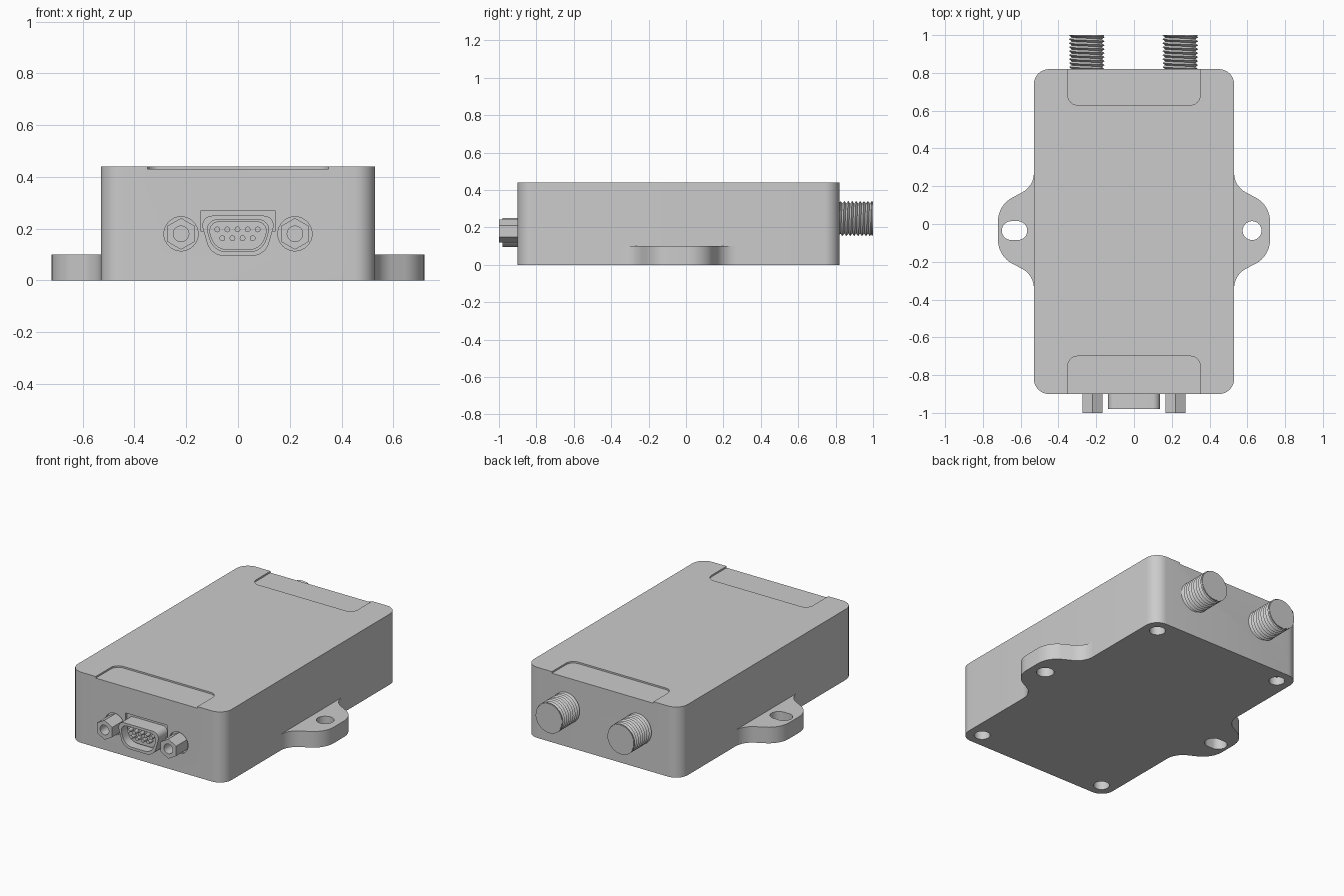
import bpy, bmesh
from math import sin, cos, pi
from mathutils import Vector

if "Cube" in bpy.data.objects:
    bpy.data.objects.remove(bpy.data.objects["Cube"])


def finish(bm, name):
    bmesh.ops.remove_doubles(bm, verts=bm.verts, dist=1e-5)
    bmesh.ops.recalc_face_normals(bm, faces=bm.faces)
    me = bpy.data.meshes.new(name)
    bm.to_mesh(me)
    bm.free()
    ob = bpy.data.objects.new(name, me)
    bpy.context.collection.objects.link(ob)
    return ob


def rounded(corners, n=8):
    """Closed outline from (u, v, fillet tangent length) corners."""
    out = []
    for i, (u, v, t) in enumerate(corners):
        p = Vector((u, v))
        if t == 0:
            out.append(p)
            continue
        a = (Vector(corners[i - 1][:2]) - p).normalized()
        c = (Vector(corners[(i + 1) % len(corners)][:2]) - p).normalized()
        w = sin(a.angle(c) / 2)
        a, c = p + a * t, p + c * t
        for k in range(n + 1):
            s = k / n
            b0, b1, b2 = (1 - s) ** 2, 2 * w * s * (1 - s), s * s
            out.append((a * b0 + p * b1 + c * b2) / (b0 + b1 + b2))
    return out


def rect(u0, u1, v0, v1, t=0):
    return rounded([(u0, v0, t), (u1, v0, t), (u1, v1, t), (u0, v1, t)])


def ring(u, v, r, n=32, start=0):
    return [(u + r * cos(start + 2 * pi * k / n), v + r * sin(start + 2 * pi * k / n)) for k in range(n)]


def prism(name, outline, lo, hi, axis='z'):
    bm = bmesh.new()
    at = (lambda p, h: (p[0], p[1], h)) if axis == 'z' else (lambda p, h: (p[0], h, p[1]))
    a, b = ([bm.verts.new(at(p, h)) for p in outline] for h in (lo, hi))
    bm.faces.new(a)
    bm.faces.new(b)
    for i in range(len(a)):
        bm.faces.new((a[i - 1], a[i], b[i], b[i - 1]))
    return finish(bm, name)


def cut(ob, *cutters):
    for c in cutters:
        m = ob.modifiers.new('cut', 'BOOLEAN')
        m.operation, m.solver, m.object = 'DIFFERENCE', 'EXACT', c
    bpy.context.view_layer.update()
    me = bpy.data.meshes.new_from_object(ob.evaluated_get(bpy.context.evaluated_depsgraph_get()))
    ob.modifiers.clear()
    ob.data = me
    for c in cutters:
        bpy.data.objects.remove(c)
    return ob


YC = -0.035          # flange centre line
PORT_X = 0.22        # jack screw spacing
PORT_Z = 0.18

# Housing with label recesses, bottom screw holes and connector recesses
body = prism('housing', rect(-0.53, 0.53, -0.90, 0.82, 0.08), 0, 0.44)
cutters = [
    prism('c', rounded([(-0.35, -1, 0), (0.35, -1, 0), (0.35, -0.70, 0.05), (-0.35, -0.70, 0.05)]), 0.43, 0.5),
    prism('c', rounded([(-0.35, 0.63, 0.05), (0.35, 0.63, 0.05), (0.35, 1, 0), (-0.35, 1, 0)]), 0.43, 0.5),
    prism('c', rect(-0.145, 0.145, 0.19, 0.268), -1, -0.885, 'y'),
]
for s in (-1, 1):
    cutters.append(prism('c', ring(s * PORT_X, PORT_Z, 0.066), -1, -0.885, 'y'))
    for y in (-0.81, 0.73):
        cutters.append(prism('c', ring(s * 0.44, y, 0.045), -0.1, 0.05))
cut(body, *cutters)

# Mounting flanges: slot on the left, round hole on the right
for side, s in (('left', -1), ('right', 1)):
    half = [(0.53, 0.31, 0), (0.53, 0.235, 0.07), (0.72, 0.135, 0.085)]
    pts = [(s * x, YC + y, t) for x, y, t in half] + [(s * x, YC - y, t) for x, y, t in reversed(half)]
    flange = prism(side + '_flange', rounded(pts), 0, 0.10)
    hole = rect(-0.70, -0.565, YC - 0.05, YC + 0.05, 0.0499) if s < 0 else ring(0.625, YC, 0.05)
    cut(flange, prism('c', hole, -0.1, 0.2))


# D-shaped serial connector: hollow shell, insert and nine pins
def d_shape(g):
    return rounded([(-0.15 + g * 1.2, 0.25 - g, 0.05), (0.15 - g * 1.2, 0.25 - g, 0.05),
                    (0.105 - g * 0.7, 0.095 + g, 0.05), (-0.105 + g * 0.7, 0.095 + g, 0.05)])


shell = prism('connector_shell', d_shape(0), -0.98, -0.87, 'y')
cut(shell, prism('c', d_shape(0.016), -1.1, -0.92, 'y'))
prism('connector_insert', d_shape(0.022), -0.93, -0.87, 'y')
for count, z in ((5, 0.197), (4, 0.163)):
    for i in range(count):
        x = (i - (count - 1) / 2) * 0.039 - 0.002
        prism('connector_pin', ring(x, z, 0.011, 16), -0.965, -0.92, 'y')

# Hex jack screws
for side, s in (('left', -1), ('right', 1)):
    nut = prism(side + '_jack_screw', ring(s * PORT_X, PORT_Z, 0.061, 6, pi / 2), -1.0, -0.87, 'y')
    cut(nut, prism('c', ring(s * PORT_X, PORT_Z, 0.03), -1.1, -0.92, 'y'))


# Threaded antenna connectors: helical thread, core and end cap
def thread(name, x, z, y0, y1, r_in, r_out, pitch, n=48):
    bm = bmesh.new()
    rows = range(-3, int((y1 - y0) / pitch * 2) + 2)
    grid = []
    for k in rows:
        r = r_out if k % 2 else r_in
        grid.append([bm.verts.new((x + r * cos(2 * pi * j / n),
                                   min(max(y0 + pitch * (k / 2 + j / n), y0), y1),
                                   z + r * sin(2 * pi * j / n))) for j in range(n + 1)])
    for a, b in zip(grid, grid[1:]):
        for j in range(n):
            quad = (a[j], a[j + 1], b[j + 1], b[j])
            ys = [v.co.y for v in quad]
            if max(ys) > y0 and min(ys) < y1:
                bm.faces.new(quad)
    bmesh.ops.delete(bm, geom=[v for v in bm.verts if not v.link_faces], context='VERTS')
    return finish(bm, name)


for side, x in (('left', -0.25), ('right', 0.245)):
    thread(side + '_antenna_thread', x, 0.247, 0.81, 0.997, 0.080, 0.094, 0.021)
    prism(side + '_antenna_core', ring(x, 0.247, 0.079, 48), 0.81, 0.996, 'y')
    prism(side + '_antenna_cap', ring(x, 0.247, 0.090, 48), 0.993, 1.0, 'y')

# Smooth round walls, keep hard edges
for ob in bpy.context.scene.objects:
    ob.select_set(True)
bpy.context.view_layer.objects.active = body
bpy.ops.object.shade_smooth_by_angle(angle=0.52)
